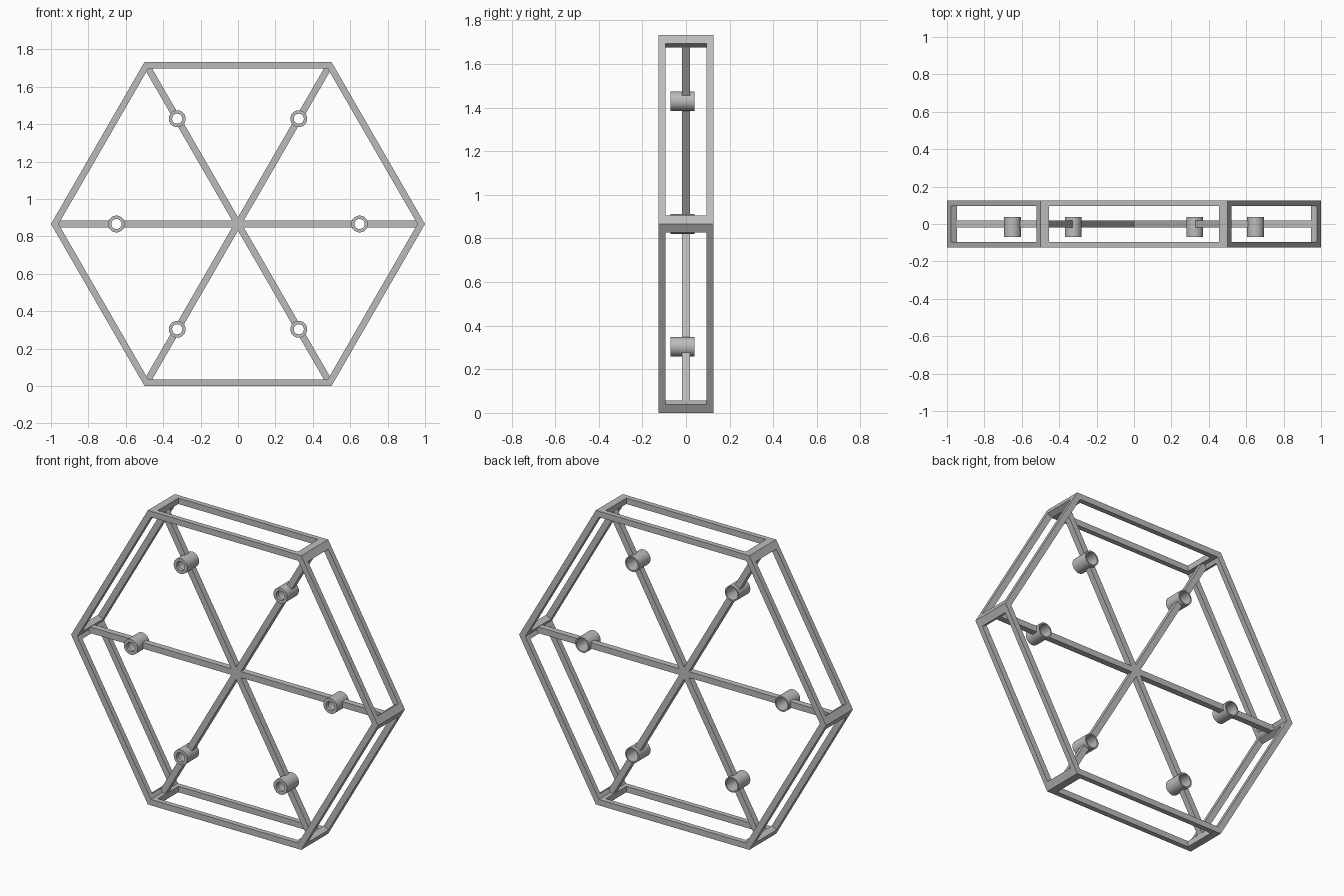
import bpy
import bmesh
from math import cos, sin, pi, sqrt
from mathutils import Matrix, Vector

cube = bpy.data.objects.get("Cube")
if cube:
    bpy.data.objects.remove(cube, do_unlink=True)

RADIUS = 1.0                  # hexagon corner radius
APOTHEM = RADIUS * sqrt(3) / 2
WALL = 0.035                  # radial thickness of the rim
DEPTH = 0.25                  # full depth of the rim
SPOKE = 0.036                 # spoke width and depth
BOSS_AT = 0.65                # distance of the sockets from the centre
CENTRE = Vector((0, 0, APOTHEM))

grey = bpy.data.materials.new("plain_grey")
grey.use_nodes = True
grey.diffuse_color = (0.5, 0.5, 0.5, 1)
grey.node_tree.nodes["Principled BSDF"].inputs["Base Color"].default_value = (0.5, 0.5, 0.5, 1)


def polar(r, a, side=0.0):
    """Point at distance r along angle a, shifted sideways."""
    return (r * cos(a) - side * sin(a), r * sin(a) + side * cos(a))


def make_object(name, bm):
    bmesh.ops.recalc_face_normals(bm, faces=bm.faces)
    mesh = bpy.data.meshes.new(name)
    bm.to_mesh(mesh)
    bm.free()
    mesh.materials.append(grey)
    obj = bpy.data.objects.new(name, mesh)
    bpy.context.collection.objects.link(obj)
    return obj


def activate(obj):
    bpy.ops.object.select_all(action='DESELECT')
    obj.select_set(True)
    bpy.context.view_layer.objects.active = obj


def add_prism(bm, outline, depth):
    """Extrude an outline in the x-z plane evenly about y = 0."""
    verts = [bm.verts.new(CENTRE + Vector((x, -depth / 2, z))) for x, z in outline]
    face = bm.faces.new(verts)
    new = bmesh.ops.extrude_face_region(bm, geom=[face])["geom"]
    bmesh.ops.translate(bm, vec=(0, depth, 0),
                        verts=[v for v in new if isinstance(v, bmesh.types.BMVert)])


def add_lathe(bm, profile, centre, steps=32):
    """Closed (radius, y) profile turned about an axis parallel to y."""
    rings = []
    for i in range(steps):
        a = 2 * pi * i / steps
        rings.append([bm.verts.new(centre + Vector((r * cos(a), y, r * sin(a))))
                      for r, y in profile])
    n = len(profile)
    for i in range(steps):
        a, b = rings[i], rings[(i + 1) % steps]
        for j in range(n):
            k = (j + 1) % n
            bm.faces.new((a[j], a[k], b[k], b[j]))


angles = [k * pi / 3 for k in range(6)]

# Hexagonal rim: a closed ring with four edges in section
bm = bmesh.new()
inner = RADIUS - WALL / cos(pi / 6)
section = ((RADIUS, -DEPTH / 2), (RADIUS, DEPTH / 2), (inner, DEPTH / 2), (inner, -DEPTH / 2))
add_lathe(bm, section, CENTRE, steps=6)
rim = make_object("hexagonal_rim", bm)

# Rectangular window through each side of the rim
bm = bmesh.new()
for a in angles:
    x, z = polar(APOTHEM - WALL / 2, a + pi / 6)
    place = (Matrix.Translation(CENTRE + Vector((x, 0, z)))
             @ Matrix.Rotation(-(a + pi / 6), 4, 'Y')
             @ Matrix.Diagonal((0.1, DEPTH - 0.06, RADIUS - 0.09, 1)))
    bmesh.ops.create_cube(bm, size=1, matrix=place)
cutter = make_object("window_cutter", bm)
cutter.hide_render = True
cut = rim.modifiers.new("windows", 'BOOLEAN')
cut.operation = 'DIFFERENCE'
cut.solver = 'EXACT'
cut.object = cutter
activate(rim)
bpy.ops.object.modifier_apply(modifier=cut.name)
bpy.data.objects.remove(cutter, do_unlink=True)

# Inner spokes joined as one six-armed star, ending inside the socket walls
half = SPOKE / 2
bm = bmesh.new()
star = []
for a in angles:
    star += [polar(BOSS_AT - 0.04, a, -half), polar(BOSS_AT - 0.04, a, half),
             polar(SPOKE, a + pi / 6)]
add_prism(bm, star, SPOKE)
make_object("spoke_star", bm)

# Outer spokes from each socket to the rim corner
bm = bmesh.new()
for a in angles:
    add_prism(bm, [polar(BOSS_AT + 0.04, a, -half), polar(inner + 0.005, a, -half),
                   polar(inner + 0.005, a, half), polar(BOSS_AT + 0.04, a, half)], SPOKE)
make_object("outer_spokes", bm)

# Round sockets: open at the back, with a narrower lip at the front
socket = ((0.045, -0.07), (0.045, 0.038), (0.037, 0.038),
          (0.037, -0.05), (0.027, -0.05), (0.027, -0.07))
bm = bmesh.new()
for a in angles:
    x, z = polar(BOSS_AT, a)
    add_lathe(bm, socket, CENTRE + Vector((x, 0, z)))
sockets = make_object("sockets", bm)
activate(sockets)
bpy.ops.object.shade_smooth_by_angle()
